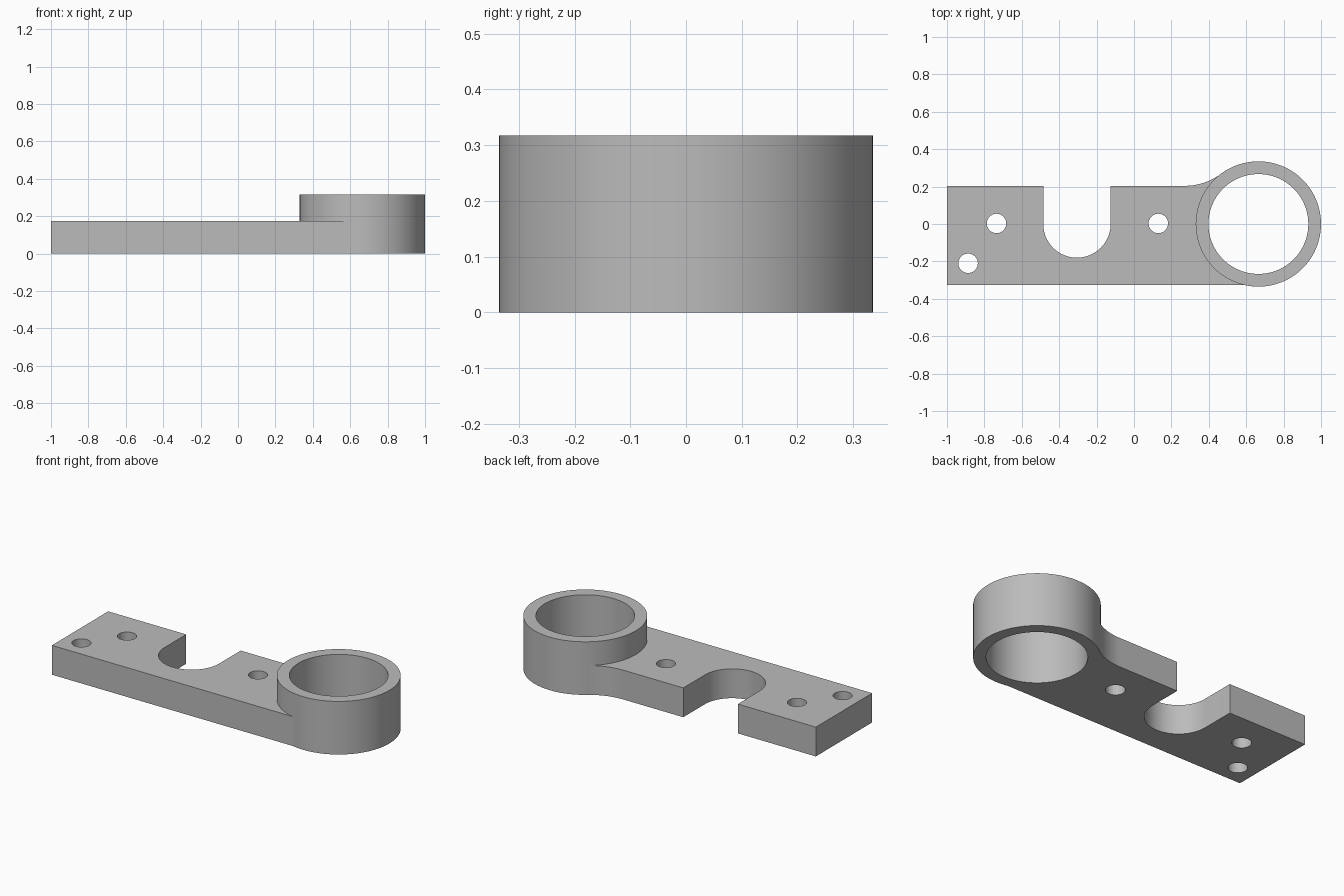
import bpy, bmesh
from math import cos, sin, pi, atan2, hypot, radians

cube = bpy.data.objects.get("Cube")
if cube:
    bpy.data.objects.remove(cube, do_unlink=True)

PLATE_TOP, RING_TOP = 0.175, 0.317
FRONT, BACK = -0.327, 0.204
RING_X, RING_R, BORE_R = 0.665, 0.335, 0.267
SLOT_X, SLOT_R = -0.305, 0.18
FILLET_X, FILLET_R = 0.27, 0.33

metal = bpy.data.materials.new("plain grey")
metal.use_nodes = True
grey = (0.5, 0.5, 0.5, 1)
metal.diffuse_color = grey
metal.node_tree.nodes["Principled BSDF"].inputs["Base Color"].default_value = grey


def arc(cx, cy, r, start, end, steps):
    angles = [start + (end - start) * i / steps for i in range(steps + 1)]
    return [(cx + r * cos(a), cy + r * sin(a)) for a in angles]


def prism(name, outline, z0, z1):
    """Extrude a counter-clockwise outline from z0 to z1."""
    bm = bmesh.new()
    base = bm.faces.new([bm.verts.new((x, y, z0)) for x, y in outline])
    top = bmesh.ops.extrude_face_region(bm, geom=[base], use_keep_orig=True)
    verts = [v for v in top["geom"] if isinstance(v, bmesh.types.BMVert)]
    bmesh.ops.translate(bm, verts=verts, vec=(0, 0, z1 - z0))
    bmesh.ops.recalc_face_normals(bm, faces=bm.faces)
    mesh = bpy.data.meshes.new(name)
    bm.to_mesh(mesh)
    bm.free()
    mesh.materials.append(metal)
    obj = bpy.data.objects.new(name, mesh)
    bpy.context.collection.objects.link(obj)
    return obj


def cylinder(name, x, y, r, z0, z1, sides):
    return prism(name, arc(x, y, r, 0, 2 * pi, sides)[:-1], z0, z1)


def combine(target, tool, operation):
    mod = target.modifiers.new(operation, "BOOLEAN")
    mod.operation, mod.solver, mod.object = operation, "EXACT", tool
    bpy.context.view_layer.objects.active = target
    bpy.ops.object.modifier_apply(modifier=mod.name)
    bpy.data.objects.remove(tool, do_unlink=True)


# Plate outline: straight front, concave fillet into the ring, open round slot
fillet_y = BACK + FILLET_R
meet = atan2(-fillet_y, RING_X - FILLET_X)
outline = [(-1, FRONT), (RING_X - (RING_R**2 - FRONT**2) ** 0.5, FRONT), (RING_X, 0)]
outline += arc(FILLET_X, fillet_y, FILLET_R, meet, -pi / 2, 16)
outline += [(SLOT_X + SLOT_R, BACK)]
outline += arc(SLOT_X, 0, SLOT_R, 0, -pi, 40)
outline += [(SLOT_X - SLOT_R, BACK), (-1, BACK)]
bracket = prism("bracket", outline, 0, PLATE_TOP)

# Tall ring, then its bore
ring = cylinder("ring", RING_X, 0, RING_R, 0, RING_TOP, 96)
combine(bracket, ring, "UNION")
bore = cylinder("bore", RING_X, 0, BORE_R, -0.1, 0.5, 96)
combine(bracket, bore, "DIFFERENCE")

# Screw holes
for x, y in [(-0.735, 0.003), (-0.887, -0.21), (0.13, 0.003)]:
    combine(bracket, cylinder("hole", x, y, 0.052, -0.1, 0.5, 40), "DIFFERENCE")

# Smooth round walls, sharp rims
bpy.ops.object.select_all(action="DESELECT")
bracket.select_set(True)
bpy.context.view_layer.objects.active = bracket
bpy.ops.object.shade_smooth_by_angle(angle=radians(30))
